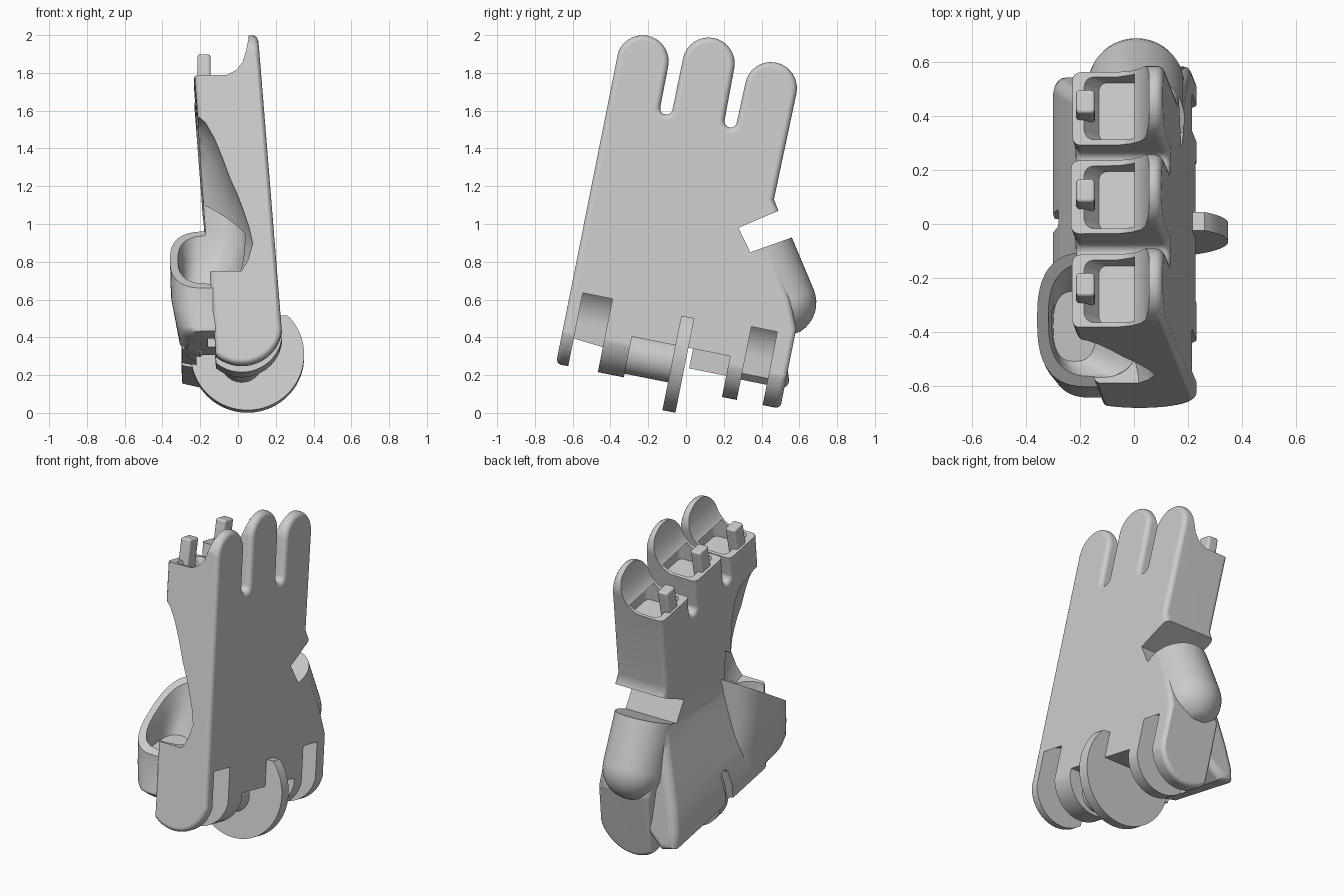
import bpy, bmesh, math
from mathutils import Vector

if "Cube" in bpy.data.objects:
    bpy.data.objects.remove(bpy.data.objects["Cube"])

grey = bpy.data.materials.new("plain grey")
grey.use_nodes = True
grey.diffuse_color = (0.6, 0.6, 0.6, 1)
grey.node_tree.nodes["Principled BSDF"].inputs["Base Color"].default_value = (0.6, 0.6, 0.6, 1)

TILT = math.radians(11.3)


def place(x, u, v):
    """Hand frame: x is thickness, u runs across the palm, v along the fingers."""
    c, s = math.cos(TILT), math.sin(TILT)
    return Vector((x, c * u + s * v, c * v - s * u))


def loft(name, rings, bevel=0.0):
    """Closed skin through rings of equal point count."""
    bm = bmesh.new()
    rows = [[bm.verts.new(p) for p in ring] for ring in rings]
    caps = [bm.faces.new(rows[0]), bm.faces.new(rows[-1])]
    n = len(rows[0])
    for a, b in zip(rows, rows[1:]):
        for i in range(n):
            j = (i + 1) % n
            bm.faces.new((a[i], a[j], b[j], b[i]))
    bmesh.ops.recalc_face_normals(bm, faces=bm.faces[:])
    if bevel:
        edges = list({e for f in caps for e in f.edges})
        bmesh.ops.bevel(bm, geom=edges, offset=bevel, offset_type='OFFSET', segments=4,
                        profile=0.5, affect='EDGES', clamp_overlap=True)
    mesh = bpy.data.meshes.new(name)
    bm.to_mesh(mesh)
    bm.free()
    mesh.materials.append(grey)
    ob = bpy.data.objects.new(name, mesh)
    bpy.context.scene.collection.objects.link(ob)
    return ob


def along_u(name, profile, u0, u1, bevel=0.0):
    return loft(name, [[place(x, u, v) for x, v in profile] for u in (u0, u1)], bevel)


def along_x(name, outline, x0, x1, bevel=0.0):
    return loft(name, [[place(f(v), u, v) for u, v in outline] for f in (x0, x1)], bevel)


def along_v(name, sections, bevel=0.0):
    return loft(name, [[place(x, u, v) for x, u in pts] for pts, v in sections], bevel)


def arc(a, b, r, start, end, n=16):
    angles = [math.radians(start + (end - start) * i / n) for i in range(n + 1)]
    return [(a + r * math.cos(t), b + r * math.sin(t)) for t in angles]


def circle(a, b, r, n=48):
    return arc(a, b, r, 0, 360, n)[:-1]


def rounded(x0, x1, mid, half, r):
    pts = []
    for cx, cu, s in ((x1 - r, half - r, 0), (x0 + r, half - r, 90),
                      (x0 + r, r - half, 180), (x1 - r, r - half, 270)):
        pts += arc(cx, mid + cu, r, s, s + 90, 4)
    return pts


def combine(target, tool, operation):
    mod = target.modifiers.new("combine", 'BOOLEAN')
    mod.operation = operation
    mod.solver = 'EXACT'
    mod.object = tool
    bpy.context.view_layer.objects.active = target
    bpy.ops.object.modifier_apply(modifier=mod.name)
    bpy.data.objects.remove(tool)


def smooth(ob):
    bpy.ops.object.select_all(action='DESELECT')
    ob.select_set(True)
    bpy.context.view_layer.objects.active = ob
    bpy.ops.object.shade_smooth_by_angle(angle=math.radians(35))
    ob.modifiers.new("even_normals", 'WEIGHTED_NORMAL').keep_sharp = True


# Palm plate with three rounded fingers
fingers = [(-0.59, 1.78), (-0.245, 1.837), (0.104, 1.774)]
outline = [(-0.728, 0)]
for k, (u, v) in enumerate(fingers):
    outline += arc(u, v, 0.138, 180, 0)
    if k < 2:
        outline += arc((-0.4175, -0.0705)[k], 1.56, 0.033, 180, 360, 8)
outline += [(0.235, 1.2), (0.27, 1.145), (0.26, 0.96), (0.42, 0.7), (0.487, 0.55), (0.487, 0)]
palm = along_x("palm", outline, lambda v: -0.235 + 0.075 * (1.75 - v),
               lambda v: 0.256 - 0.079 * v, 0.03)

# Rounded wrist end
wrist = arc(0.02, 0.335, 0.215, 0, -180, 24)
wrist += [(-0.5, 0.335), (-0.5, 2.3), (0.5, 2.3), (0.5, 0.335)]
combine(palm, along_u("wrist_round", wrist, -0.726, 0.485, 0.045), 'INTERSECT')

# Flared heel of the palm, narrowing at slanted ends
heel = [(0, 0.95), (-0.165, 0.95), (-0.19, 0.82), (-0.23, 0.66), (-0.275, 0.48),
        (-0.3, 0.34), (-0.295, 0.25), (-0.2, 0.23), (0, 0.4)]
ends = [[place(x, u + k * (v - 0.25), v) for x, v in heel]
        for u, k in ((-0.47, -0.2), (0.51, -0.33))]
combine(palm, loft("heel", ends, 0.05), 'UNION')
heel_slot = [(-0.1, 0), (-0.03, 0)] + arc(-0.065, 0.42, 0.035, 0, 180, 8)
combine(palm, along_x("heel_slot", heel_slot, lambda v: -0.5, lambda v: -0.19), 'DIFFERENCE')

# Hollow scoop on the front edge: depth in x at each height
depths = [(0.62, 0.02), (0.68, 0.055), (0.77, 0.08), (0.86, 0.06), (0.95, 0.03), (1.03, 0),
          (1.12, -0.04), (1.23, -0.08), (1.34, -0.125), (1.42, -0.17), (1.48, -0.235)]
scoop = [([(-0.45 + (0.45 + d) * x, -0.755 + 0.45 * u) for x, u in circle(0, 0, 1)], v)
         for v, d in depths]
combine(palm, along_v("scoop", scoop), 'DIFFERENCE')

# Rounded thumb stub on the rear edge
axis = Vector((0, 0.387, -0.922))
side = Vector((0, 0.922, 0.387))
steps = [(-0.03, 0.18), (0.3, 0.18)]
steps += [(0.3 + 0.18 * math.sin(a), 0.18 * math.cos(a))
          for a in [math.radians(d) for d in range(10, 90, 10)]]
thumb = [[Vector((0.008 + a, 0.394, 0.86)) + side * b + axis * t for a, b in circle(0, 0, r)]
         for t, r in steps]
combine(palm, loft("thumb_stub", thumb), 'UNION')


# Open cup at the front of the heel, a squarish oval
def cup_rings(rows):
    square = [(math.copysign(abs(a) ** 0.75, a), math.copysign(abs(b) ** 0.75, b))
              for a, b in circle(0, 0, 1)]
    return [[Vector((cx + rx * a, cy + ry * b, z + slope * ry * b)) for a, b in square]
            for cx, cy, rx, ry, z, slope in rows]


cup = [(-0.14, -0.38, 0.13, 0.22, 0.33, -0.3), (-0.15, -0.38, 0.16, 0.265, 0.38, -0.2),
       (-0.155, -0.38, 0.175, 0.265, 0.48, 0.1), (-0.165, -0.365, 0.19, 0.25, 0.62, 0.3),
       (-0.165, -0.355, 0.195, 0.25, 0.81, 0.6)]
hollow = [(-0.22, -0.38, 0.08, 0.13, 0.62, 0.1), (-0.165, -0.36, 0.14, 0.195, 0.74, 0.4),
          (-0.145, -0.355, 0.175, 0.215, 0.82, 0.6), (-0.14, -0.35, 0.185, 0.22, 1.0, 0.6)]
combine(palm, loft("cup", cup_rings(cup)), 'UNION')
combine(palm, loft("cup_hollow", cup_rings(hollow)), 'DIFFERENCE')

# Notch above the thumb
notch = [(0.08, 1.015), (0.167, 0.9), (0.5, 1.1), (0.4, 1.234)]
combine(palm, along_x("notch", notch, lambda v: -0.6, lambda v: 0.6), 'DIFFERENCE')

# Hinge clearances between the wrist lugs
slot = arc(0.06, 0.36, 0.22, 0, 180, 24) + [(-0.16, -0.2), (0.28, -0.2)]
for u0, u1 in ((-0.66, -0.5), (0.25, 0.39)):
    combine(palm, along_u("hinge_slot", slot, u0, u1), 'DIFFERENCE')
gap = [(-0.22, -0.2), (0.6, -0.2), (0.6, 0.34), (-0.22, 0.34)]
combine(palm, along_u("wrist_gap", gap, -0.36, 0.17), 'DIFFERENCE')

# Finger sockets: open rim, tall back shell, inner pocket and peg
rim = [(-0.6, -0.11), (-0.06, -0.1), (-0.01, -0.075), (0.025, -0.03), (0.043, 0.03),
       (0.055, 0.1), (0.06, 0.3), (-0.6, 0.3)]
for k, (u, v) in enumerate(fingers):
    combine(palm, along_u("rim", [(x, v + h) for x, h in rim], u - 0.165, u + 0.165), 'DIFFERENCE')
    pocket = [(rounded(-0.13, 0.06, u, 0.112, 0.03), v - 0.18),
              (rounded(-0.215, 0.062, u, 0.122, 0.04), v - 0.06)]
    combine(palm, along_v("pocket", pocket), 'DIFFERENCE')
    peg = rounded(-0.215, -0.145, u, 0.045, 0.015)
    smooth(along_v("socket_peg_%d" % (k + 1), [(peg, v - 0.22), (peg, v + 0.03)], 0.012))
smooth(palm)

# Hub and thumbwheel at the wrist
smooth(along_u("wrist_hub", circle(0.02, 0.25, 0.11), -0.37, -0.1))
wheel = [(x, min(v, 0.5)) for x, v in arc(0.05, 0.29, 0.3, 135, 405, 64)]
smooth(along_u("wrist_wheel", wheel, -0.125, -0.055))
